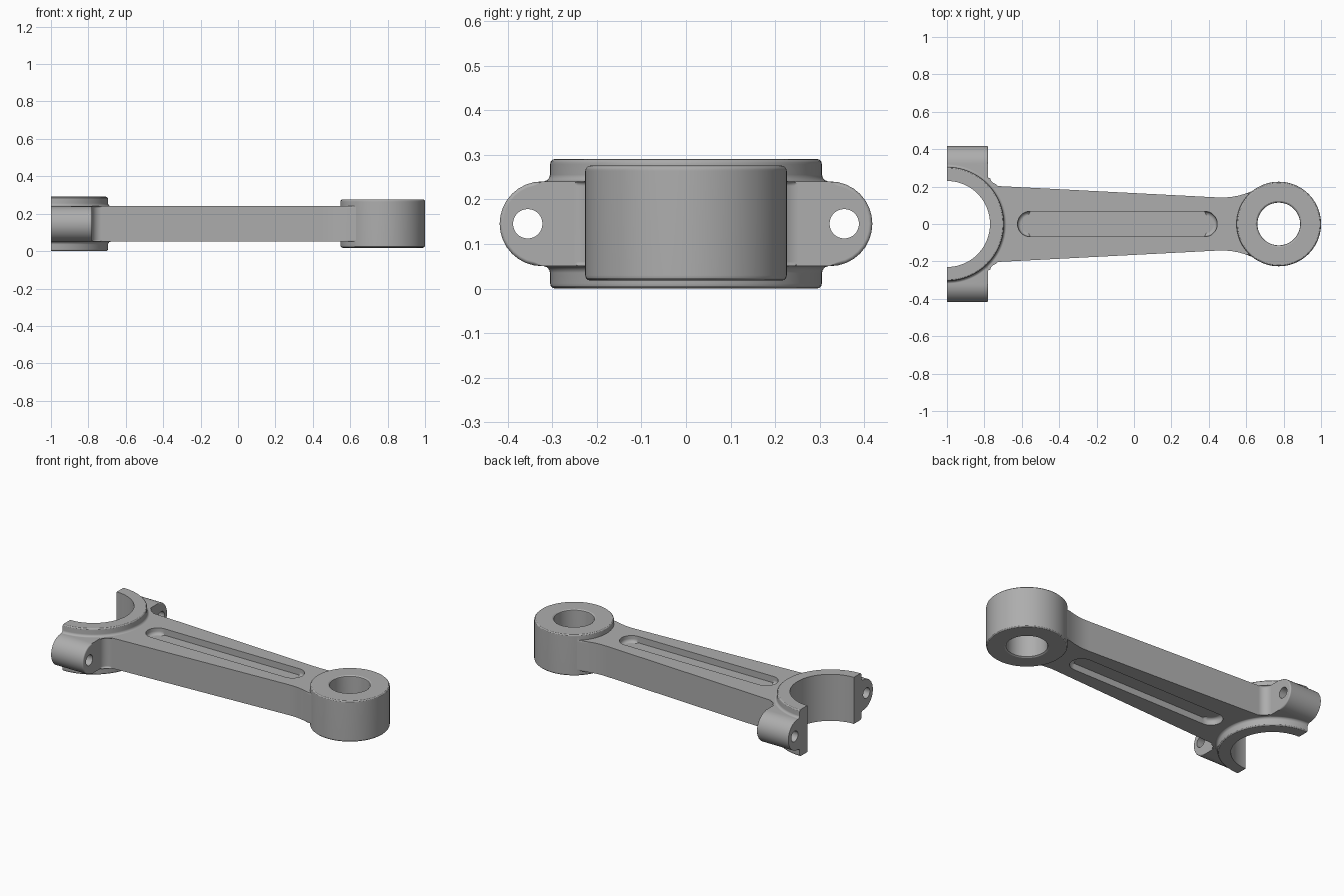
import bpy, bmesh
from math import sin, cos, pi

cube = bpy.data.objects.get("Cube")
if cube:
    bpy.data.objects.remove(cube)

MID = 0.1455           # mid plane height of the rod
HALF = 0.095           # half thickness of the beam
BIG_X, PIN_X = -1.0, 0.774

steel = bpy.data.materials.new("grey_steel")
steel.use_nodes = True
GREY = (0.42, 0.42, 0.42, 1)
steel.diffuse_color = GREY
steel.node_tree.nodes["Principled BSDF"].inputs["Base Color"].default_value = GREY


def make_object(name, bm):
    bmesh.ops.recalc_face_normals(bm, faces=bm.faces)
    mesh = bpy.data.meshes.new(name)
    bm.to_mesh(mesh)
    bm.free()
    mesh.materials.append(steel)
    ob = bpy.data.objects.new(name, mesh)
    bpy.context.collection.objects.link(ob)
    return ob


def arc(cx, cy, r, start, end, n):
    """Points along an arc, angles in units of pi."""
    angles = [pi * (start + (end - start) * i / n) for i in range(n + 1)]
    return [(cx + r * cos(a), cy + r * sin(a)) for a in angles]


def skin(name, loops, bevel=0):
    """Solid through a stack of matching vertex loops, cap rims rounded."""
    bm = bmesh.new()
    rows = [[bm.verts.new(p) for p in loop] for loop in loops]
    n = len(rows[0])
    for a, b in zip(rows, rows[1:]):
        for i in range(n):
            j = (i + 1) % n
            bm.faces.new((a[i], a[j], b[j], b[i]))
    caps = [bm.faces.new(rows[0]), bm.faces.new(rows[-1])]
    if bevel:
        rims = [e for f in caps for e in f.edges]
        bmesh.ops.bevel(bm, geom=rims, offset=bevel, segments=4,
                        profile=0.5, affect='EDGES')
    return make_object(name, bm)


def prism_z(name, points, low, high, bevel=0):
    return skin(name, [[(x, y, z) for x, y in points] for z in (low, high)], bevel)


def prism_x(name, points, low, high, bevel=0):
    return skin(name, [[(x, y, z) for y, z in points] for x in (low, high)], bevel)


def turned(name, cx, mid, half_profile, n=128):
    """Lathed solid on a vertical axis, mirrored about its mid plane."""
    profile = [(r, -h) for r, h in reversed(half_profile)] + half_profile
    return skin(name, [[(x, y, mid + h) for x, y in arc(cx, 0, r, 0, 2, n)[:-1]]
                       for r, h in profile])


def combine(target, tool, operation):
    mod = target.modifiers.new("combine", 'BOOLEAN')
    mod.operation = operation
    mod.solver = 'EXACT'
    mod.object = tool
    bpy.context.view_layer.objects.active = target
    bpy.ops.object.modifier_apply(modifier=mod.name)
    bpy.data.objects.remove(tool)


def slot(x0, x1, r, n=16):
    """Outline with two round ends."""
    return arc(x1 - r, 0, r, -0.5, 0.5, n) + arc(x0 + r, 0, r, 0.5, 1.5, n)


# Tapered beam, filleted into the bolt bosses and flared into the small end
side = [(-0.9, 0.253)] + arc(-0.73, 0.253, 0.05, 1, 1.5, 8)
side += [(0.44, 0.1425), (0.48, 0.1415), (0.52, 0.1445), (0.56, 0.152),
         (0.595, 0.162), (0.63, 0.175), (0.72, 0.17)]
outline = side + [(x, -y) for x, y in reversed(side)]
rod = prism_z("connecting_rod", outline, MID - HALF, MID + HALF, 0.01)

# Rounded bolt bosses either side of the big end
boss_outline = [(y, MID + z) for y, z in slot(-0.418, 0.418, HALF)]
bosses = prism_x("bolt_bosses", boss_outline, -1.1, -0.78, 0.008)

# Big end with a small fillet where it rises from the beam
big_end = turned("big_end", BIG_X, MID, [
    (0.3, 0.08), (0.32, 0.0945), (0.312, 0.0975), (0.307, 0.103), (0.305, 0.11),
    (0.305, 0.1335), (0.3035, 0.1395), (0.299, 0.144), (0.293, 0.1455)])

# Small end with rounded rims
small_end = turned("small_end", PIN_X, 0.147, [
    (0.226, 0.117), (0.2245, 0.123), (0.22, 0.1275), (0.214, 0.129)])

for part in (bosses, big_end, small_end):
    combine(rod, part, 'UNION')

# Bores, bolt holes, long pockets and the flat parting face
cutters = [
    turned("big_bore", BIG_X, MID, [(0.23, 0.3)]),
    turned("pin_bore", PIN_X, 0.147, [(0.114, 0.119), (0.1155, 0.124),
                                      (0.124, 0.1295), (0.124, 0.2)]),
    prism_z("parting_cut", [(-2, -1), (-1, -1), (-1, 1), (-2, 1)], -1, 1),
]
for s in (-1, 1):
    cutters.append(prism_x("bolt_hole", arc(s * 0.355, MID, 0.033, 0, 2, 32)[:-1],
                           -1.2, -0.6))
    inner, outer = MID + s * (HALF - 0.04), MID + s * (HALF + 0.1)
    cutters.append(prism_z("pocket", slot(-0.623, 0.445, 0.068), min(inner, outer),
                           max(inner, outer), 0.02))
for cutter in cutters:
    combine(rod, cutter, 'DIFFERENCE')

# Smooth shading with crisp edges
for ob in bpy.context.selected_objects:
    ob.select_set(False)
rod.select_set(True)
bpy.context.view_layer.objects.active = rod
bpy.ops.object.shade_smooth_by_angle(angle=pi / 6)
weighted = rod.modifiers.new("weighted_normals", 'WEIGHTED_NORMAL')
weighted.keep_sharp = True
